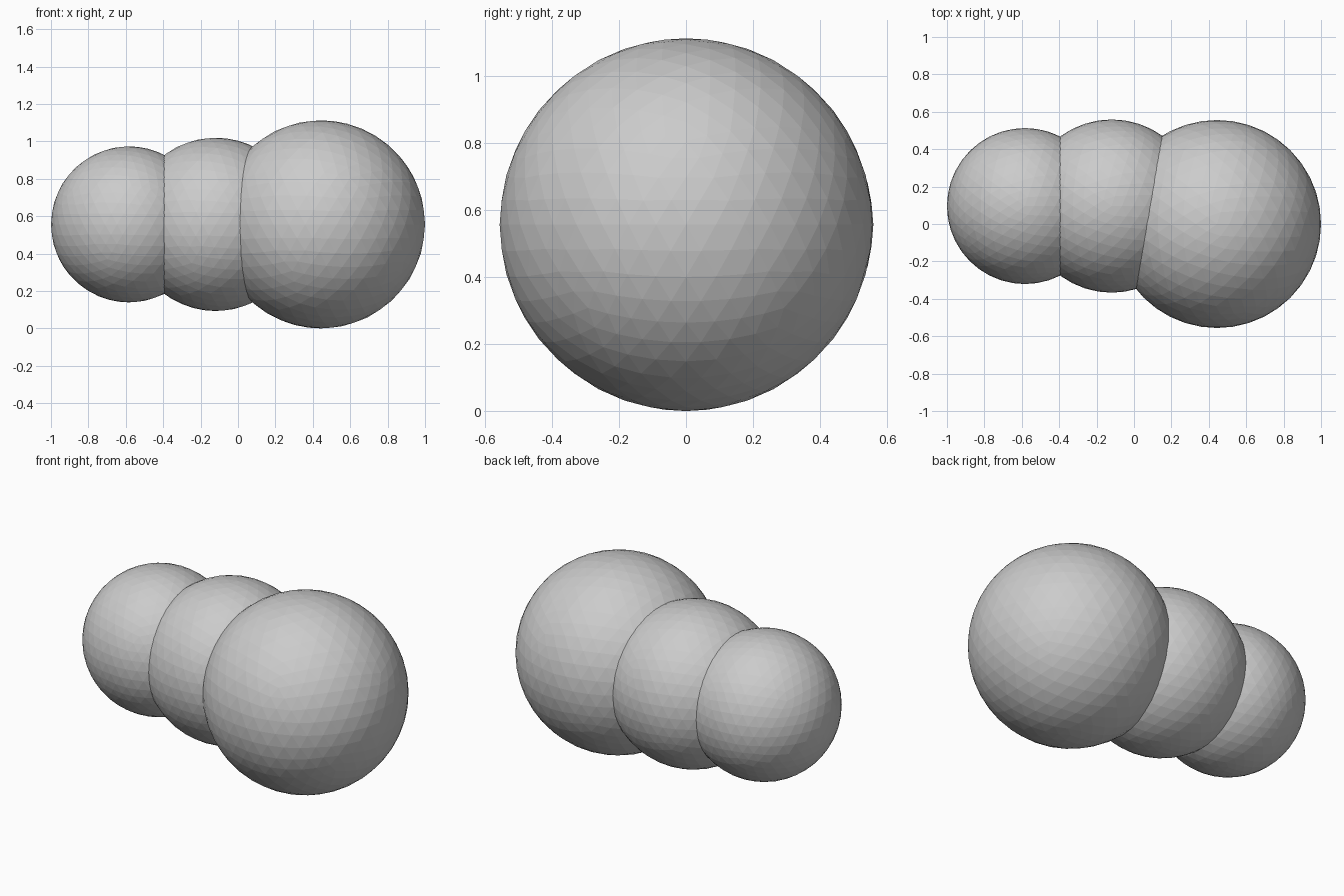
import bpy

cube = bpy.data.objects.get("Cube")
if cube:
    bpy.data.objects.remove(cube, do_unlink=True)

# One plain grey for the whole body
grey = bpy.data.materials.new("light_grey")
grey.use_nodes = True
colour = (0.6, 0.6, 0.6, 1.0)
grey.diffuse_color = colour
grey.node_tree.nodes["Principled BSDF"].inputs["Base Color"].default_value = colour


def ball(name, radius, centre):
    """Flat-faceted ball with its pole pointing up."""
    bpy.ops.mesh.primitive_ico_sphere_add(subdivisions=4, radius=radius, location=centre)
    obj = bpy.context.object
    obj.name = name
    obj.data.materials.append(grey)
    bpy.ops.object.shade_flat()
    return obj


# Three overlapping balls, shrinking towards -x
MID_Z = 0.556
ball("large_ball", 0.556, (0.444, 0.0, MID_Z))
ball("middle_ball", 0.463, (-0.119, 0.096, MID_Z))
ball("small_ball", 0.417, (-0.583, 0.096, MID_Z))
